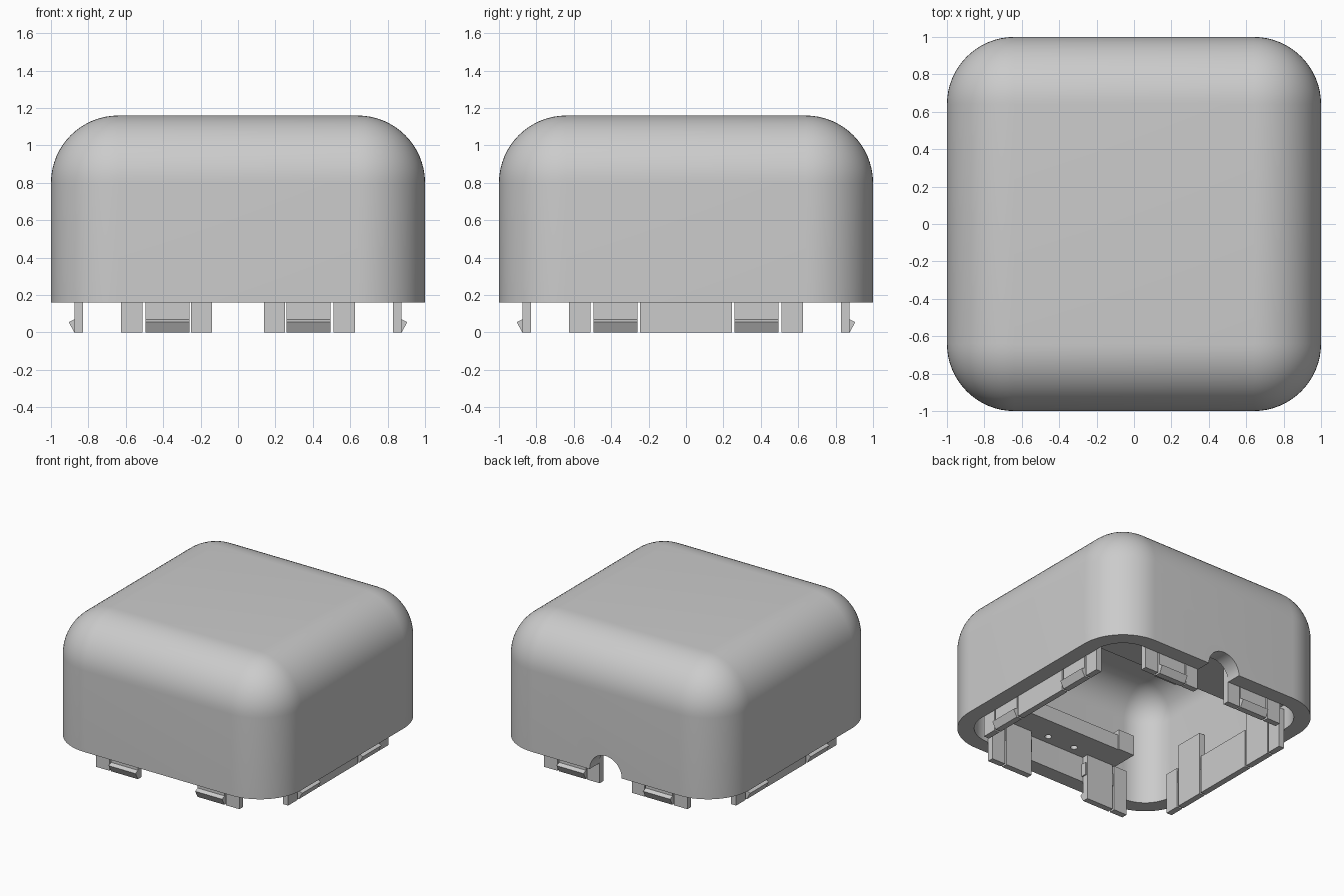
import bpy, bmesh, math
from mathutils import Matrix, Vector

if "Cube" in bpy.data.objects:
    bpy.data.objects.remove(bpy.data.objects["Cube"], do_unlink=True)

grey = bpy.data.materials.new("light grey plastic")
grey.use_nodes = True
grey.diffuse_color = (0.6, 0.6, 0.6, 1)
grey.node_tree.nodes["Principled BSDF"].inputs["Base Color"].default_value = grey.diffuse_color

RIM, TOP, WALL, RADIUS = 0.16, 1.16, 0.12, 0.36
INNER = 1 - WALL


def finish(name, bm):
    bmesh.ops.recalc_face_normals(bm, faces=bm.faces)
    mesh = bpy.data.meshes.new(name)
    bm.to_mesh(mesh)
    bm.free()
    mesh.materials.append(grey)
    obj = bpy.data.objects.new(name, mesh)
    bpy.context.collection.objects.link(obj)
    return obj


def add_box(bm, lo, hi):
    lo, hi = Vector(lo), Vector(hi)
    matrix = Matrix.Translation((lo + hi) / 2) @ Matrix.Diagonal((*(hi - lo), 1))
    return bmesh.ops.create_cube(bm, size=1, matrix=matrix)["verts"]


def box(name, lo, hi):
    bm = bmesh.new()
    add_box(bm, lo, hi)
    return finish(name, bm)


def rounded_box(name, half, bottom, top, radius):
    """Box with every edge rounded except those around its base."""
    bm = bmesh.new()
    add_box(bm, (-half, -half, bottom), (half, half, top))
    edges = [e for e in bm.edges if max(v.co.z for v in e.verts) > bottom + 0.01]
    bmesh.ops.bevel(bm, geom=edges, offset=radius, offset_type="OFFSET",
                    segments=16, profile=0.5, affect="EDGES")
    return finish(name, bm)


def cylinder(name, radius, depth, centre, axis):
    bm = bmesh.new()
    rotation = Matrix.Rotation(math.pi / 2, 4, "X") if axis == "y" else Matrix()
    bmesh.ops.create_cone(bm, cap_ends=True, segments=48, radius1=radius, radius2=radius,
                          depth=depth, matrix=Matrix.Translation(centre) @ rotation)
    return finish(name, bm)


def cut(obj, cutter):
    """Subtract the cutter, then discard it."""
    cutter.hide_render = True
    bpy.context.view_layer.objects.active = obj
    mod = obj.modifiers.new("cut", "BOOLEAN")
    mod.operation, mod.solver, mod.object = "DIFFERENCE", "EXACT", cutter
    bpy.ops.object.modifier_apply(modifier=mod.name)
    bpy.data.objects.remove(cutter, do_unlink=True)


# Hollow rounded cover with a cable notch in the back wall
shell = rounded_box("shell", 1, RIM, TOP, RADIUS)
cut(shell, rounded_box("cavity", INNER, RIM - 0.2, TOP - WALL, RADIUS - WALL))
cut(shell, cylinder("cable_notch", 0.14, 0.3, (0, 0.96, RIM), "y"))
bpy.ops.object.select_all(action="DESELECT")
shell.select_set(True)
bpy.context.view_layer.objects.active = shell
bpy.ops.object.shade_smooth_by_angle(angle=math.radians(35))

# Inside shelves along the front and back walls
SHELF = 0.36
front_shelf = box("front_shelf", (-0.52, -0.9, SHELF), (0.52, -0.63, SHELF + 0.12))
for x in (-0.12, 0.12):
    cut(front_shelf, cylinder("pin_hole", 0.025, 0.12, (x, -0.81, SHELF), "z"))
box("front_shelf_lug", (-0.52, -0.8, SHELF), (-0.38, -0.62, SHELF + 0.16))
box("back_shelf", (-INNER, 0.4, SHELF), (INNER, INNER, SHELF + 0.12))
box("back_shelf_nub", (-0.1, 0.34, SHELF), (0.1, 0.42, SHELF + 0.06))

# Skirt pieces are laid out on the front wall, then turned to each side
OUT, IN = 0.875, 0.828


def plate(bm, a, b, top):
    add_box(bm, (a, -OUT, 0), (b, -IN, top))


def hook(bm, a, b, top):
    """Springy clip: a plate with a barbed lower edge."""
    profile = [(-IN, 0), (-OUT, 0), (-0.905, 0.055), (-OUT, 0.07), (-OUT, top), (-IN, top)]
    face = bm.faces.new([bm.verts.new((a, y, z)) for y, z in profile])
    out = bmesh.ops.extrude_face_region(bm, geom=[face])["geom"]
    bmesh.ops.translate(bm, vec=(b - a, 0, 0),
                        verts=[v for v in out if isinstance(v, bmesh.types.BMVert)])


sides = [("front", 0), ("left", 90), ("back", 180), ("right", 270)]
for side, angle in sides:
    bm = bmesh.new()
    lengthwise = side in ("left", "right")
    for s in (-1, 1):
        plate(bm, *sorted((s * 0.51, s * 0.625)), 0.32 if lengthwise else SHELF)
        clip_top = 0.5 if lengthwise else SHELF
        hook(bm, *sorted((s * 0.26, s * 0.495)), clip_top)
        if side == "back":
            plate(bm, *sorted((s * 0.14, s * 0.25)), SHELF)
        # bridge tying the leg and the clip together above the rim
        add_box(bm, (min(s * 0.25, s * 0.62), -INNER, 0.2),
                (max(s * 0.25, s * 0.62), -IN - 0.01, 0.3))
    if lengthwise:
        plate(bm, -0.245, 0.245, 0.3)
    bmesh.ops.rotate(bm, verts=bm.verts, cent=(0, 0, 0),
                     matrix=Matrix.Rotation(math.radians(angle), 3, "Z"))
    finish(side + "_clips", bm)
